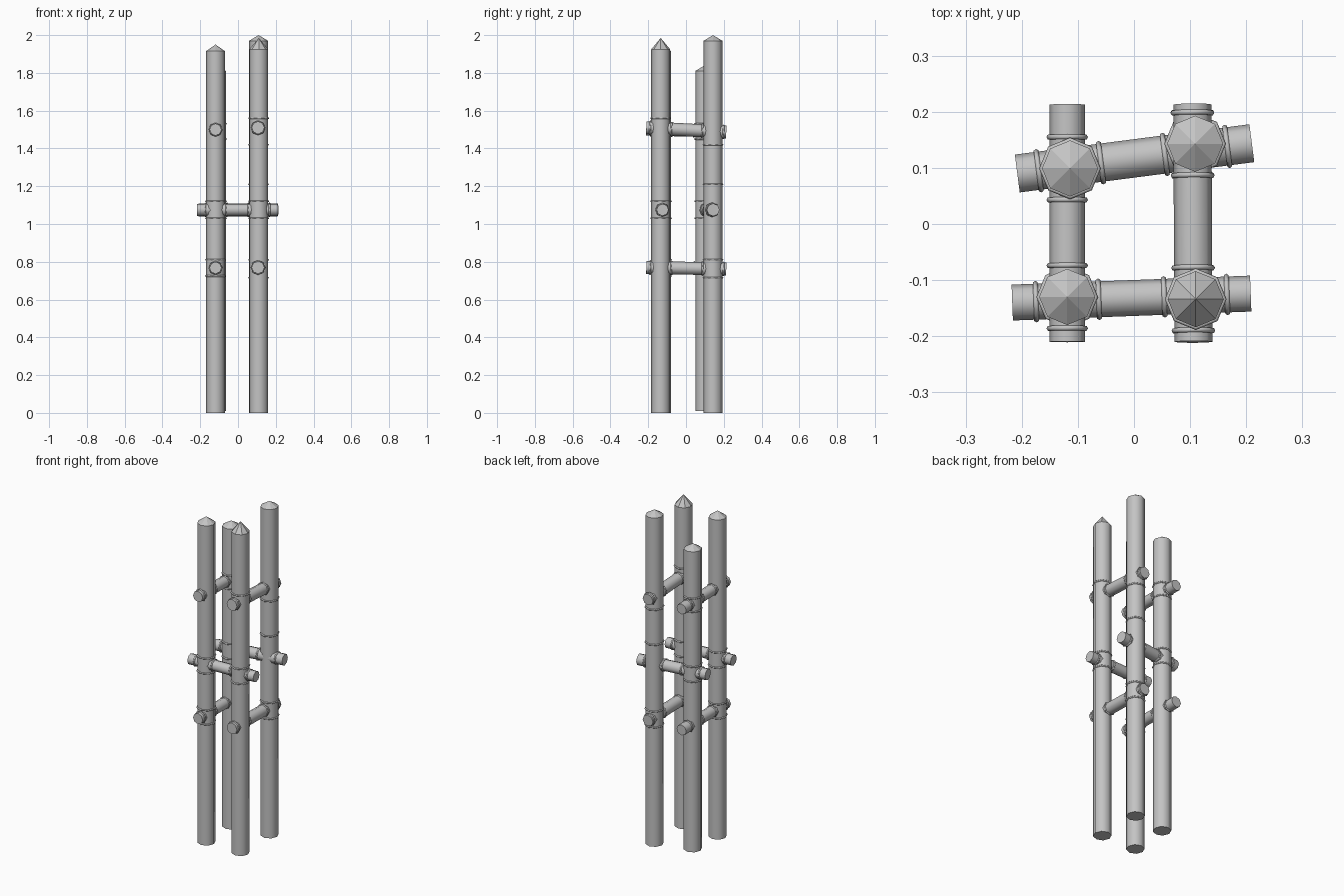
import bpy
import bmesh
from mathutils import Vector, Matrix

cube = bpy.data.objects.get("Cube")
if cube:
    bpy.data.objects.remove(cube, do_unlink=True)

SIDES = 8

grey = bpy.data.materials.new("plain_grey")
grey.use_nodes = True
grey.diffuse_color = (0.55, 0.55, 0.55, 1)
grey.node_tree.nodes["Principled BSDF"].inputs["Base Color"].default_value = (0.55, 0.55, 0.55, 1)


def pole(name, start, end, radius, point=0.0):
    """Round pole between two points, with an optional pointed far end."""
    start, end = Vector(start), Vector(end)
    axis = end - start
    bm = bmesh.new()
    bmesh.ops.create_cone(bm, cap_ends=True, segments=SIDES, radius1=radius,
                          radius2=radius, depth=axis.length)
    for face in bm.faces:
        face.smooth = abs(face.normal.z) < 0.5
    for edge in bm.edges:
        edge.smooth = all(f.smooth for f in edge.link_faces)
    if point:
        top = max(bm.faces, key=lambda f: f.calc_center_median().z)
        tip = bmesh.ops.poke(bm, faces=[top])["verts"][0]
        tip.co.z += point
    turn = axis.to_track_quat('Z', 'Y').to_matrix().to_4x4()
    bm.transform(Matrix.Translation((start + end) / 2) @ turn)
    mesh = bpy.data.meshes.new(name)
    bm.to_mesh(mesh)
    bm.free()
    mesh.materials.append(grey)
    obj = bpy.data.objects.new(name, mesh)
    bpy.context.collection.objects.link(obj)
    return obj


def ring(name, centre, axis, radius):
    """Thin binding ring around a pole."""
    bpy.ops.mesh.primitive_torus_add(
        major_segments=SIDES, minor_segments=6, major_radius=radius,
        minor_radius=0.005, location=centre,
        rotation=Vector(axis).to_track_quat('Z', 'Y').to_euler())
    obj = bpy.context.object
    obj.name = name
    obj.data.materials.append(grey)
    bpy.ops.object.shade_smooth()


# Upright posts: x, y, foot, shoulder, point height, binding heights
posts = {
    "front_right_post": (-0.119, -0.13, 0, 1.915, 0.035, (0.725, 0.81, 1.03, 1.12)),
    "front_left_post": (0.11, -0.134, 0, 1.925, 0.06, (1.03, 1.12, 1.56)),
    "back_left_post": (0.109, 0.143, 0, 1.97, 0.03, (0.715, 0.81, 1.21, 1.42)),
    "back_right_post": (-0.114, 0.099, 0.01, 1.81, 0.03, (1.03, 1.12, 1.45, 1.53)),
}
for name, (x, y, foot, shoulder, point, bindings) in posts.items():
    pole(name, (x, y, foot), (x, y, shoulder), 0.05, point)
    for z in bindings:
        ring(name + "_binding", (x, y, z), (0, 0, 1), 0.05)

# Cross rails: start, end, radius, the two posts they pass through
rails = {
    "front_rail": ((-0.217, -0.14, 1.075), (0.208, -0.124, 1.075), 0.032,
                   "front_right_post", "front_left_post"),
    "back_rail": ((-0.208, 0.09, 1.075), (0.21, 0.144, 1.075), 0.034,
                  "back_right_post", "back_left_post"),
    "upper_right_rail": ((-0.119, -0.21, 1.5), (-0.119, 0.213, 1.49), 0.032,
                         "front_right_post", "back_right_post"),
    "lower_right_rail": ((-0.119, -0.21, 0.768), (-0.119, 0.213, 0.765), 0.032,
                         "front_right_post", "back_right_post"),
    "upper_left_rail": ((0.106, -0.21, 1.51), (0.104, 0.213, 1.487), 0.034,
                        "front_left_post", "back_left_post"),
    "lower_left_rail": ((0.106, -0.21, 0.77), (0.104, 0.213, 0.762), 0.034,
                        "front_left_post", "back_left_post"),
}
for name, (start, end, radius, *crossed) in rails.items():
    pole(name, start, end, radius)
    start, end = Vector(start), Vector(end)
    along = (end - start).normalized()
    for post in crossed:
        x, y = posts[post][:2]
        joint = start + along * (Vector((x, y, start.z)) - start).dot(along)
        for side in (-1, 1):
            ring(name + "_binding", joint + along * side * 0.056, along, radius)
